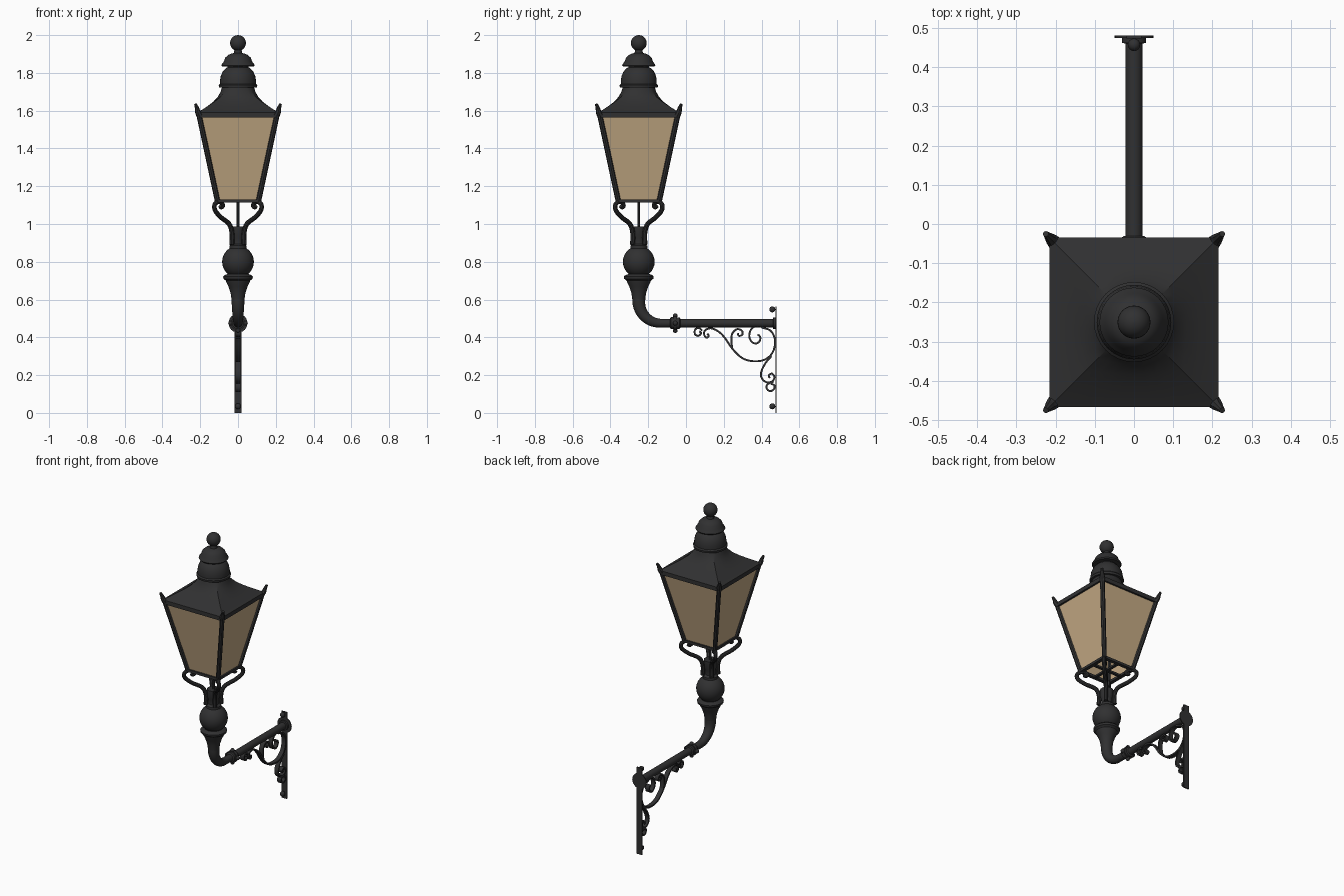
import bpy, math
from mathutils import Vector as V

if "Cube" in bpy.data.objects:
    bpy.data.objects.remove(bpy.data.objects["Cube"])

CY = -0.25  # lantern axis in y


def material(name, col):
    m = bpy.data.materials.new(name)
    m.diffuse_color = (*col, 1)
    m.use_nodes = True
    m.node_tree.nodes["Principled BSDF"].inputs["Base Color"].default_value = m.diffuse_color
    return m


IRON = material("black_iron", (0.03, 0.03, 0.031))
GLASS = material("amber_glass", (0.56, 0.405, 0.235))


def make(name, verts, faces, mat=IRON):
    me = bpy.data.meshes.new(name)
    me.from_pydata([tuple(v) for v in verts], [], faces)
    me.materials.append(mat)
    ob = bpy.data.objects.new(name, me)
    bpy.context.collection.objects.link(ob)
    return ob


def skin(name, rings, mat=IRON):
    """Bridge equal-sized rings of points and cap both ends."""
    n = len(rings[0])
    verts = [p for r in rings for p in r]
    faces = [(i * n + j, i * n + (j + 1) % n, (i + 1) * n + (j + 1) % n, (i + 1) * n + j)
             for i in range(len(rings) - 1) for j in range(n)]
    faces += [tuple(reversed(range(n))), tuple(range(len(verts) - n, len(verts)))]
    return make(name, verts, faces, mat)


def lathe(name, profile, n=32, centre=(0, CY, 0), axis='z'):
    """Revolve (radius, height) pairs about z or y."""
    rings = []
    for r, h in profile:
        ring = []
        for k in range(n):
            a = 2 * math.pi * k / n
            p = V((r * math.cos(a), r * math.sin(a), h))
            if axis == 'y':
                p = V((p.x, p.z, -p.y))
            ring.append(p + V(centre))
        rings.append(ring)
    return skin(name, rings)


def ball(r, h, a0=-88, a1=88, n=14):
    angs = [math.radians(a0 + (a1 - a0) * i / n) for i in range(n + 1)]
    return [(r * math.cos(a), h + r * math.sin(a)) for a in angs]


def smooth_path(pts, sub=6):
    """Catmull-Rom through the points."""
    p = [pts[0] * 2 - pts[1]] + pts + [pts[-1] * 2 - pts[-2]]
    out = []
    for i in range(1, len(p) - 2):
        a, b, c, d = p[i - 1:i + 3]
        for s in range(sub):
            t = s / sub
            out.append(0.5 * (2 * b + (c - a) * t + (2 * a - 5 * b + 4 * c - d) * t * t
                              + (3 * b - a - 3 * c + d) * t ** 3))
    return out + [pts[-1]]


def sweep(name, path, side, section, scales=(1, 1)):
    """Sweep a section along a path lying in the plane normal to side."""
    side, rings = V(side).normalized(), []
    for i, p in enumerate(path):
        t = (path[min(i + 1, len(path) - 1)] - path[max(i - 1, 0)]).normalized()
        nrm = side.cross(t).normalized()
        f = i / (len(path) - 1)
        s = scales[0] * (1 - f) + scales[1] * f
        rings.append([p + nrm * u * s + side * w * s for u, w in section])
    return skin(name, rings)


def disc(r, n=12):
    return [(r * math.cos(2 * math.pi * k / n), r * math.sin(2 * math.pi * k / n)) for k in range(n)]


def rect(u, w):
    return [(-u, -w), (u, -w), (u, w), (-u, w)]


def box(name, lo, hi):
    (x0, y0, z0), (x1, y1, z1) = lo, hi
    return skin(name, [[V((x0, y0, z)), V((x1, y0, z)), V((x1, y1, z)), V((x0, y1, z))] for z in (z0, z1)])


# Roof: square eaves blending into a round neck
rings = []
for h, z, k in [(.195, 1.568, 1), (.216, 1.575, 1), (.216, 1.590, 1), (.198, 1.600, 1), (.163, 1.623, .97),
                (.132, 1.646, .85), (.108, 1.672, .55), (.092, 1.70, .2), (.082, 1.735, 0)]:
    ring = []
    for j in range(32):
        a = 2 * math.pi * j / 32
        c, s = math.cos(a), math.sin(a)
        r = h * (k / max(abs(c), abs(s)) + 1 - k)
        ring.append(V((r * c, CY + r * s, z)))
    rings.append(ring)
skin("roof", rings)

# Stacked vent domes and ball finial
lathe("lower_dome", [(.07, 1.722), (.100, 1.722), (.102, 1.735), (.095, 1.742), (.095, 1.76), (.091, 1.785),
                     (.080, 1.808), (.064, 1.825), (.05, 1.832)])
lathe("dome_neck", [(.055, 1.825), (.055, 1.85)])
lathe("upper_dome", [(.05, 1.833), (.083, 1.833), (.088, 1.84), (.084, 1.848), (.074, 1.862), (.068, 1.88),
                     (.052, 1.895), (.036, 1.902), (.022, 1.905), (.019, 1.925)])
lathe("finial_ball", ball(.042, 1.958))

# Lantern glass and frame
TOP, BOT, ZT, ZB = .206, .108, 1.572, 1.125
quad = [(-1, -1), (1, -1), (1, 1), (-1, 1)]
for i, nm in enumerate(("front", "right", "back", "left")):
    a, b = quad[i], quad[(i + 1) % 4]
    make(nm + "_glass", [V((q[0] * h, CY + q[1] * h, z))
                         for q, h, z in ((a, BOT, ZB), (b, BOT, ZB), (b, TOP, ZT), (a, TOP, ZT))],
         [(0, 1, 2, 3)], GLASS)
    for h, z, w in ((.108, 1.122, .011), (.206, 1.572, .010)):
        p, q = V((a[0] * h, CY + a[1] * h, z)), V((b[0] * h, CY + b[1] * h, z))
        sweep(nm + "_frame_rail", [p, q], (0, 0, 1), rect(w, .008))

for sx, sy in quad:
    def at(d, z):
        return V((sx * d, CY + sy * d, z))
    side = (sx, -sy, 0)
    sweep("corner_bar", [at(.108, 1.118), at(.207, 1.58)], side, disc(.014, 8))
    sweep("corner_horn", smooth_path([at(.200, 1.570), at(.212, 1.592), at(.217, 1.612), at(.225, 1.635)], 3),
          side, disc(.019, 8), (1, .4))
    # Scrolled cradle arm
    sweep("cradle_arm", smooth_path([at(.033, .89), at(.032, .95), at(.047, 1.00), at(.090, 1.035),
                                     at(.120, 1.07), at(.124, 1.10), at(.108, 1.117), at(.088, 1.112),
                                     at(.080, 1.097), at(.088, 1.088), at(.095, 1.095)], 5),
          side, disc(.012, 10), (1.1, .9))

# Open floor cross and central rod
sweep("floor_bar_x", [V((-.11, CY, 1.122)), V((.11, CY, 1.122))], (0, 0, 1), rect(.009, .006))
sweep("floor_bar_y", [V((0, CY - .11, 1.122)), V((0, CY + .11, 1.122))], (0, 0, 1), rect(.009, .006))
lathe("centre_rod", [(.007, .97), (.007, 1.125)], 10)

# Column: neck, ball and cup
lathe("column_neck", [(.045, .865), (.045, .885), (.032, .895), (.032, .925), (.039, .94), (.039, .987), (.01, .987)])
lathe("column_ball", ball(.084, .80))
lathe("column_cup", [(.030, .575), (.034, .60), (.039, .635), (.050, .668), (.061, .69), (.064, .70), (.077, .710),
                     (.079, .722), (.070, .730), (.055, .735), (.055, .75)])

# Bent pipe and horizontal arm
bend = [V((0, CY, .62)), V((0, CY, .59))]
bend += [V((0, CY + .115 * (1 - math.cos(a)), .59 - .115 * math.sin(a)))
         for a in [math.pi / 2 * i / 12 for i in range(1, 13)]]
sweep("bent_pipe", bend + [V((0, -.05, .475))], (1, 0, 0), disc(1, 20), (.035, .022))
lathe("wall_arm", [(.022, -.06), (.022, .475)], 20, (0, 0, .475), 'y')

# Clamp with four bolts
lathe("clamp_collar", [(.024, -.085), (.032, -.080), (.032, -.066), (.038, -.066), (.038, -.048), (.031, -.048),
                       (.031, -.034), (.024, -.03)], 20, (0, 0, .475), 'y')
for i in range(4):
    a = i * math.pi / 2
    d = V((math.cos(a), 0, math.sin(a)))
    c = V((0, -.057, .475))
    sweep("clamp_bolt_shank", [c + d * .03, c + d * .045], (0, 1, 0), disc(.007, 8))
    lathe("clamp_bolt", ball(.013, 0, n=6), 10, c + d * .039)

# Wall plate, round flange and fixing bolts
box("wall_plate", (-.019, .473, 0), (.019, .48, .562))
lathe("wall_flange", [(.050, .48), (.050, .474), (.031, .474), (.031, .462), (.022, .460)], 24, (0, 0, .475), 'y')
for z in (.035, .548):
    lathe("plate_bolt", ball(.016, .457, n=8) + [(.008, .476)], 12, (0, 0, z), 'y')

# Scrollwork ribbons under the arm, as (y, z) paths
scrolls = {
    "main_scroll": [(.113, .420), (.120, .408), (.109, .398), (.097, .412), (.100, .436), (.130, .448), (.170, .432),
                    (.205, .398), (.245, .340), (.295, .292), (.350, .274), (.410, .279), (.452, .310), (.470, .355),
                    (.468, .400), (.445, .437), (.400, .452)],
    "inner_spiral": [(.300, .290), (.400, .450)],
    "branch_scroll": [(.246, .338), (.240, .380), (.245, .420), (.270, .443), (.296, .435), (.298, .414),
                      (.280, .408), (.274, .422)],
    "lower_scroll": [(.452, .300), (.420, .262), (.398, .215), (.402, .182), (.428, .162), (.458, .168),
                     (.468, .190), (.455, .208), (.438, .198), (.444, .184)],
    "end_curl": [(.085, .436), (.068, .450), (.048, .440), (.048, .416), (.066, .408), (.080, .422), (.070, .432)],
    "foot_curl": [(.462, .165), (.430, .150), (.428, .128), (.445, .115), (.465, .125), (.468, .145), (.450, .155)],
}
# Centre spiral winds inwards from the arm
scrolls["inner_spiral"] = [(.375 + (.066 - .0062 * i) * math.cos(.8 + i * .75) * .85,
                            .402 + (.066 - .0062 * i) * math.sin(.8 + i * .75)) for i in range(10)]
for nm, pts in scrolls.items():
    sweep(nm, smooth_path([V((0, y, z)) for y, z in pts], 5), (1, 0, 0), rect(.005, .014))

# Consistent normals and smooth shading
import bmesh
for ob in bpy.context.collection.objects:
    if "glass" not in ob.name:
        bm = bmesh.new()
        bm.from_mesh(ob.data)
        bmesh.ops.recalc_face_normals(bm, faces=bm.faces)
        bm.to_mesh(ob.data)
        bm.free()
    ob.select_set(True)
    bpy.context.view_layer.objects.active = ob
bpy.ops.object.shade_smooth_by_angle(angle=math.radians(35))
